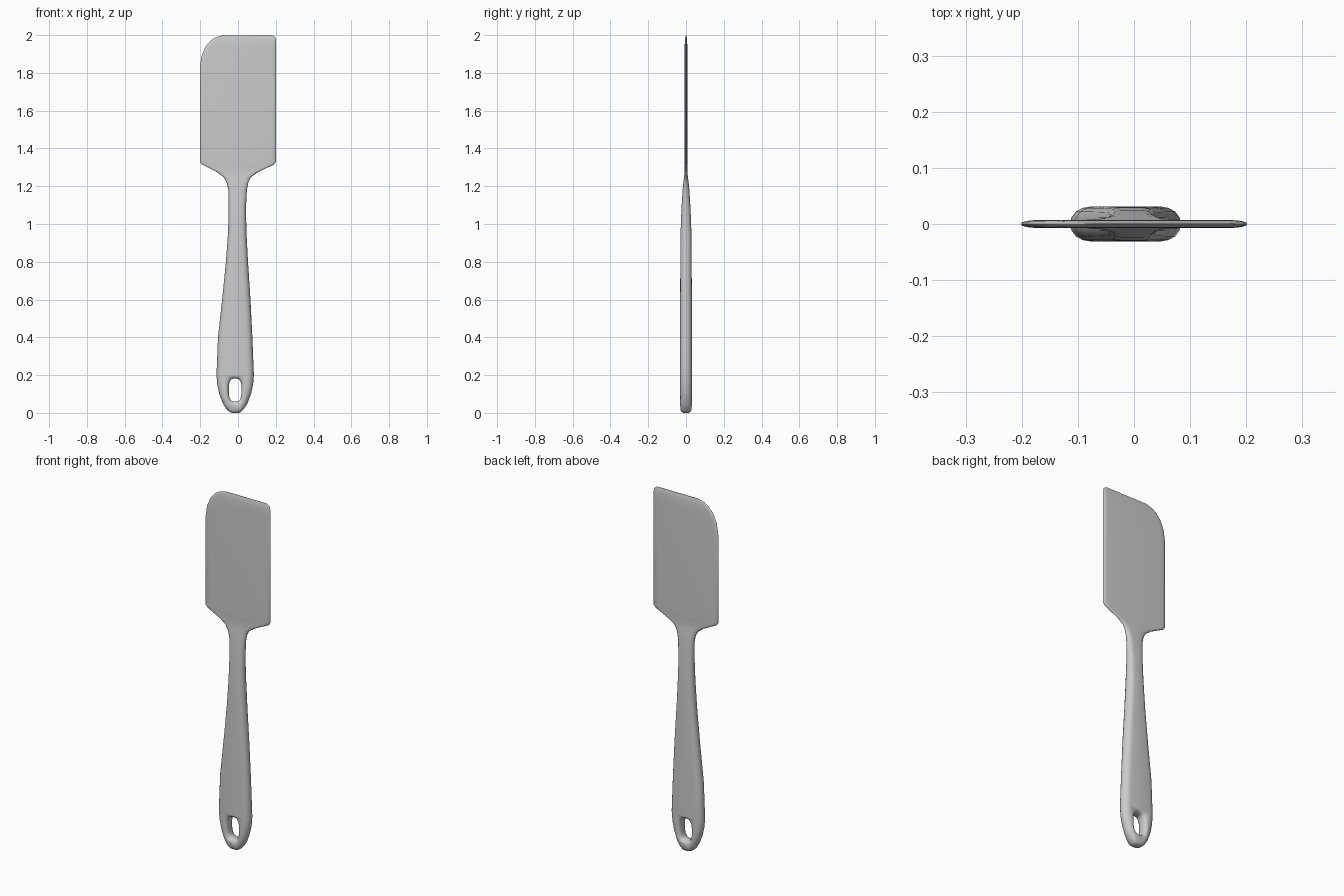
import bpy, bmesh, math

# Outline stations: height, left x, right x, half thickness, edge rounding width
ROWS = [
    (0.000, -0.034, 0.008, 0.016, 0.015), (0.006, -0.046, 0.017, 0.025, 0.018),
    (0.020, -0.061, 0.031, 0.030, 0.024), (0.050, -0.080, 0.050, 0.031, 0.030),
    (0.100, -0.099, 0.069, 0.031, 0.034), (0.150, -0.110, 0.080, 0.031, 0.036),
    (0.200, -0.114, 0.084, 0.031, 0.036), (0.400, -0.106, 0.076, 0.031, 0.036),
    (0.600, -0.084, 0.066, 0.031, 0.034), (0.800, -0.064, 0.053, 0.030, 0.030),
    (0.950, -0.053, 0.045, 0.029, 0.027), (1.080, -0.049, 0.042, 0.024, 0.025),
    (1.180, -0.051, 0.047, 0.018, 0.025), (1.220, -0.060, 0.055, 0.014, 0.027),
    (1.250, -0.078, 0.070, 0.010, 0.030), (1.275, -0.112, 0.108, 0.0075, 0.030),
    (1.315, -0.191, 0.190, 0.007, 0.030), (1.330, -0.202, 0.202, 0.007, 0.030),
    (1.830, -0.202, 0.202, 0.007, 0.030), (1.890, -0.193, 0.202, 0.007, 0.030),
    (1.940, -0.171, 0.202, 0.007, 0.030), (1.972, -0.143, 0.202, 0.006, 0.030),
    (1.988, -0.119, 0.198, 0.004, 0.028), (2.000, -0.080, 0.182, 0.001, 0.025),
]


def loft(name, rings):
    """Skin a list of equal closed rings and cap both ends."""
    bm = bmesh.new()
    loops = [[bm.verts.new(p) for p in ring] for ring in rings]
    n = len(loops[0])
    for a, b in zip(loops, loops[1:]):
        for i in range(n):
            j = (i + 1) % n
            bm.faces.new((a[i], a[j], b[j], b[i]))
    bm.faces.new(loops[0])
    bm.faces.new(loops[-1])
    bmesh.ops.recalc_face_normals(bm, faces=bm.faces)
    mesh = bpy.data.meshes.new(name)
    bm.to_mesh(mesh)
    bm.free()
    ob = bpy.data.objects.new(name, mesh)
    bpy.context.collection.objects.link(ob)
    return ob


def section(z, xl, xr, t, e, steps=8):
    """Flat bar with elliptically rounded left and right edges."""
    ring = []
    for edge, side, start in ((xr, 1, -90), (xl, -1, 90)):
        for k in range(steps + 1):
            a = math.radians(start + 180 * k / steps)
            ring.append((edge - side * e + e * math.cos(a), t * math.sin(a), z))
    return ring


# Handle and blade in one continuous body
spatula = loft("spatula_body", [section(*r) for r in ROWS])


def hole_ring(y, grow):
    """Rounded slot, slightly narrower towards the bottom."""
    ring = []
    for k in range(32):
        a = 2 * math.pi * k / 32
        c, s = math.cos(a), math.sin(a)
        x = math.copysign(abs(c) ** 0.65, c) * (0.034 + grow)
        z = math.copysign(abs(s) ** 0.75, s) * (0.061 + grow)
        ring.append((-0.015 + x, y, 0.121 + z))
    return ring


# Hanging hole with softened rims
cutter = loft("hole_cutter", [hole_ring(y, g) for y, g in (
    (-0.045, 0.018), (-0.031, 0.014), (-0.026, 0.006), (-0.016, 0.0),
    (0.016, 0.0), (0.026, 0.006), (0.031, 0.014), (0.045, 0.018))])
cutter.hide_render = True

cut = spatula.modifiers.new("hanging_hole", 'BOOLEAN')
cut.operation = 'DIFFERENCE'
cut.solver = 'EXACT'
cut.object = cutter
bpy.context.view_layer.objects.active = spatula
spatula.select_set(True)
bpy.ops.object.modifier_apply(modifier=cut.name)
bpy.data.objects.remove(cutter)
bpy.ops.object.shade_smooth_by_angle(angle=math.radians(45))
